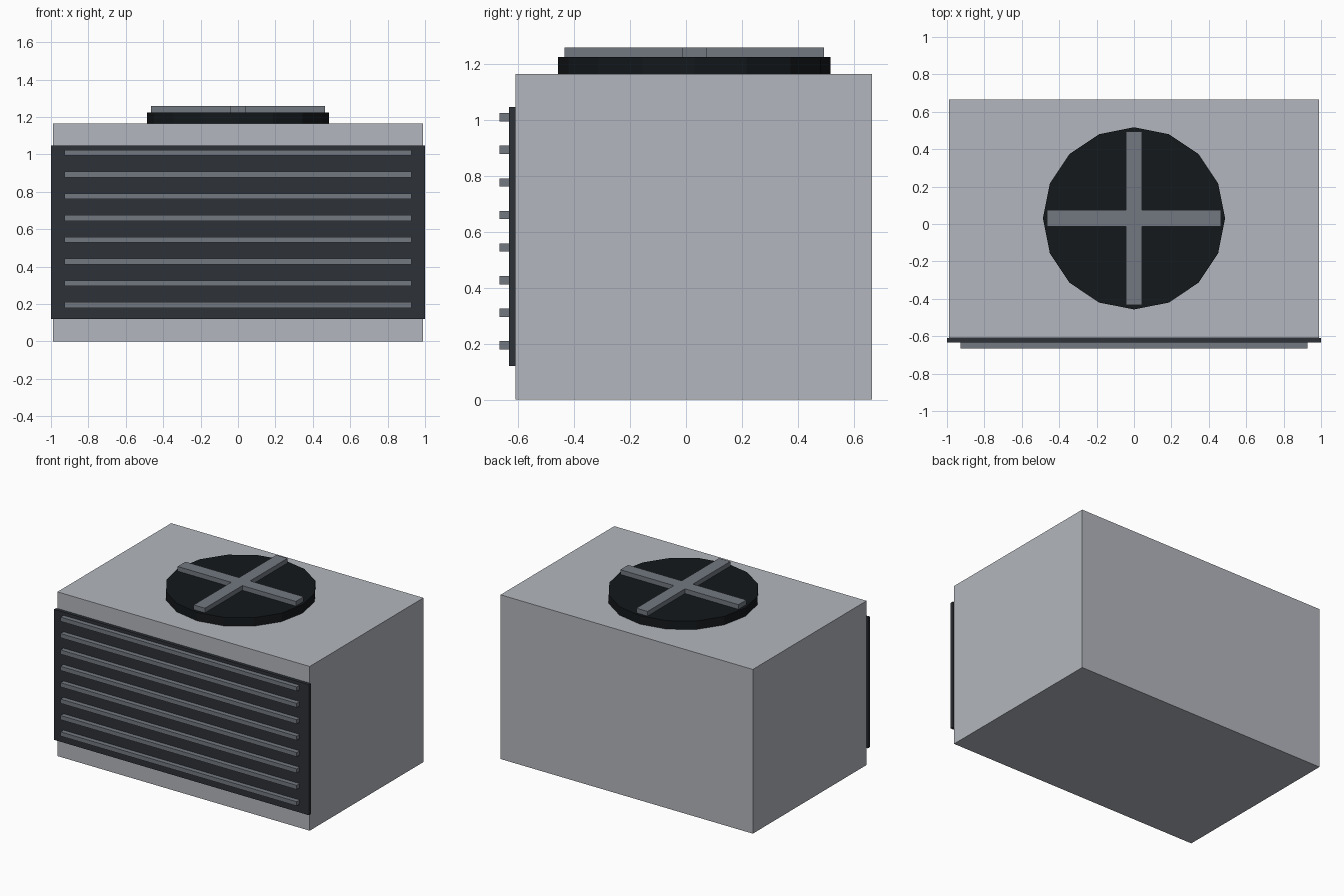
import bpy, bmesh
from mathutils import Matrix, Vector

if "Cube" in bpy.data.objects:
    bpy.data.objects.remove(bpy.data.objects["Cube"])


def material(name, r, g, b):
    m = bpy.data.materials.new(name)
    m.diffuse_color = (r, g, b, 1)
    m.use_nodes = True
    m.node_tree.nodes["Principled BSDF"].inputs["Base Color"].default_value = m.diffuse_color
    return m


casing_grey = material("casing_grey", 0.45, 0.47, 0.51)
panel_dark = material("panel_dark", 0.026, 0.031, 0.039)
bar_grey = material("bar_grey", 0.17, 0.19, 0.22)
fan_black = material("fan_black", 0.007, 0.009, 0.011)


def add_object(name, bm, mat):
    bmesh.ops.recalc_face_normals(bm, faces=bm.faces)
    mesh = bpy.data.meshes.new(name)
    bm.to_mesh(mesh)
    bm.free()
    mesh.materials.append(mat)
    obj = bpy.data.objects.new(name, mesh)
    bpy.context.collection.objects.link(obj)
    return obj


def box(name, lo, hi, mat):
    lo, hi = Vector(lo), Vector(hi)
    bm = bmesh.new()
    bmesh.ops.create_cube(bm, size=1, matrix=Matrix.Translation((lo + hi) / 2)
                          @ Matrix.Diagonal((*(hi - lo), 1)))
    return add_object(name, bm, mat)


# Main casing
TOP, FRONT, FAN_Y = 1.165, -0.61, 0.03
box("casing", (-0.99, FRONT, 0), (0.99, 0.665, TOP), casing_grey)

# Front grille panel with eight horizontal slats
PANEL = FRONT - 0.023
box("grille_panel", (-1, PANEL, 0.121), (1, FRONT, 1.047), panel_dark)
for i in range(8):
    z = 0.195 + i * 0.1163
    box(f"grille_slat_{i + 1}", (-0.927, -0.666, z - 0.015),
        (0.927, PANEL, z + 0.015), bar_grey)

# Sixteen-sided fan disc on the roof
bm = bmesh.new()
bmesh.ops.create_cone(bm, cap_ends=True, segments=16, radius1=0.487, radius2=0.487,
                      depth=0.06, matrix=Matrix.Translation((0, FAN_Y, TOP + 0.03)))
add_object("fan_disc", bm, fan_black)

# Crossed guard bars above the fan
for name, hx, hy in (("guard_bar_across", 0.464, 0.044), ("guard_bar_along", 0.044, 0.464)):
    box(name, (-hx, FAN_Y - hy, TOP + 0.06), (hx, FAN_Y + hy, 1.258), bar_grey)
